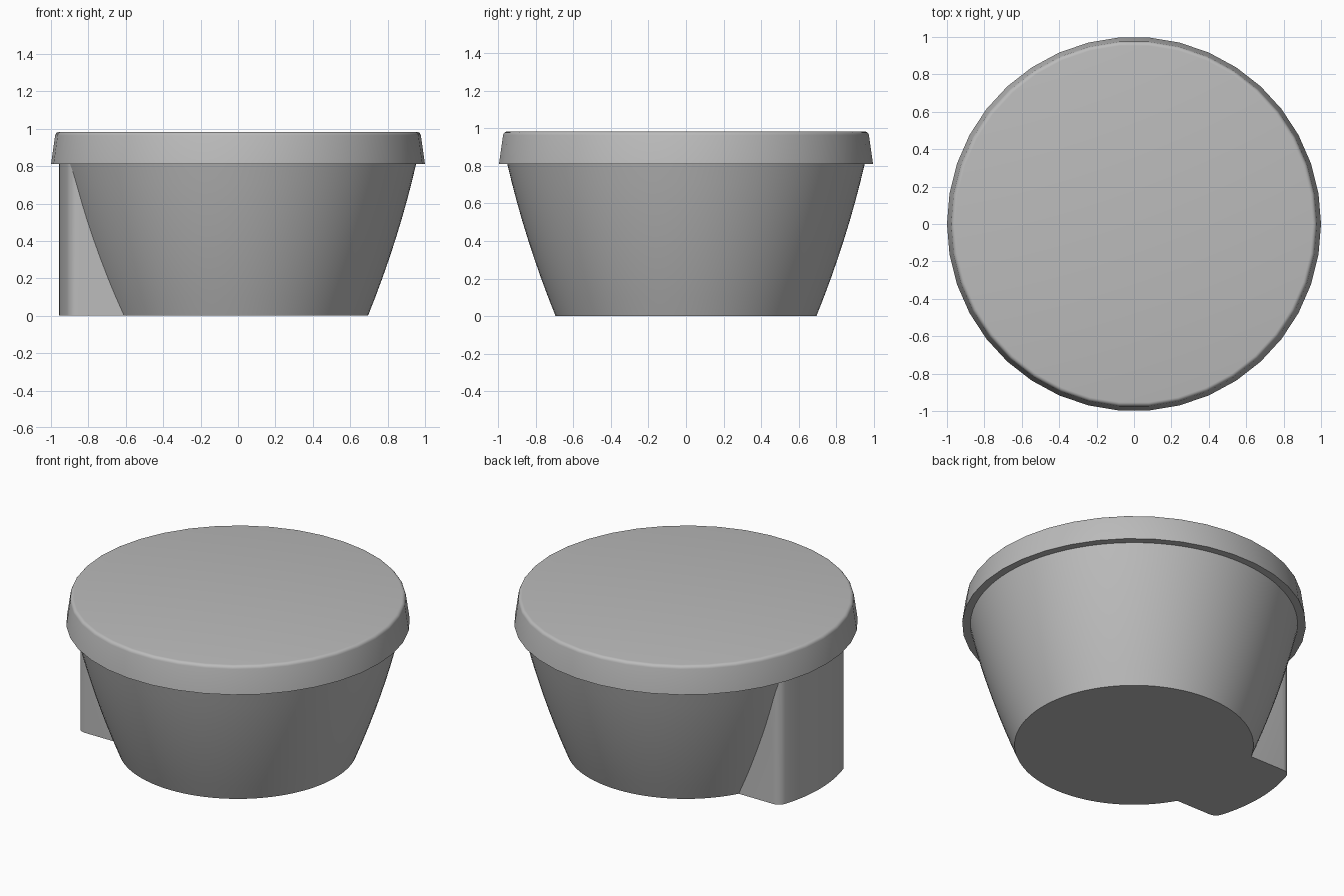
import bpy, bmesh, math

cube = bpy.data.objects.get("Cube")
if cube:
    bpy.data.objects.remove(cube, do_unlink=True)

# Plain grey plastic
grey = bpy.data.materials.new("grey_plastic")
grey.use_nodes = True
COLOR = (0.5, 0.5, 0.5, 1)
grey.diffuse_color = COLOR
grey.node_tree.nodes["Principled BSDF"].inputs["Base Color"].default_value = COLOR


def finish(name, bm):
    bmesh.ops.recalc_face_normals(bm, faces=bm.faces)
    mesh = bpy.data.meshes.new(name)
    bm.to_mesh(mesh)
    bm.free()
    mesh.materials.append(grey)
    ob = bpy.data.objects.new(name, mesh)
    bpy.context.collection.objects.link(ob)
    return ob


def smooth(ob, degrees):
    bpy.ops.object.select_all(action='DESELECT')
    ob.select_set(True)
    bpy.context.view_layer.objects.active = ob
    bpy.ops.object.shade_smooth_by_angle(angle=math.radians(degrees))


def lathe(name, profile, sides):
    """Closed solid of revolution from (radius, height) points."""
    bm = bmesh.new()
    rings = []
    for r, z in profile:
        rings.append([bm.verts.new((r * math.cos(2 * math.pi * i / sides),
                                    r * math.sin(2 * math.pi * i / sides), z))
                      for i in range(sides)])
    for low, high in zip(rings, rings[1:]):
        for i in range(sides):
            j = (i + 1) % sides
            bm.faces.new((low[i], low[j], high[j], high[i]))
    bm.faces.new(rings[0])
    bm.faces.new(rings[-1])
    return finish(name, bm)


RIM_Z, TOP_Z = 0.81, 0.983

# Bowl: gently bulging tapered wall
wall = []
for k in range(9):
    t = k / 8
    wall.append((0.695 + 0.257 * t + 0.07 * t * (1 - t), RIM_Z * t))
bowl = lathe("bowl", wall, 96)

# Lid: tapered skirt with a small rounded top edge
FILLET = 0.022
lid_profile = [(1.0, RIM_Z)]
for k in range(5):
    a = math.radians(8 + 82 * k / 4)
    lid_profile.append((0.956 + FILLET * math.cos(a),
                        TOP_Z - FILLET + FILLET * math.sin(a)))
lid = lathe("lid", lid_profile, 38)
smooth(lid, 35)

# Side block: parallel cheeks, curved outer face, rounded upright corners
HALF, OUTER, CORNER = 0.335, 0.957, 0.06
cy = HALF - CORNER
cx = math.sqrt((OUTER - CORNER) ** 2 - cy ** 2)
edge_angle = math.atan2(cy, cx)
half_outline = [(0.4, HALF)]
for k in range(7):
    a = math.pi / 2 + (edge_angle - math.pi / 2) * k / 6
    half_outline.append((cx + CORNER * math.cos(a), cy + CORNER * math.sin(a)))
for k in range(1, 9):
    a = edge_angle * (1 - k / 8)
    half_outline.append((OUTER * math.cos(a), OUTER * math.sin(a)))
outline = half_outline + [(x, -y) for x, y in reversed(half_outline[:-1])]

bm = bmesh.new()
base = bm.faces.new([bm.verts.new((-x, y, 0)) for x, y in outline])
top = bmesh.ops.extrude_face_region(bm, geom=[base])
bmesh.ops.translate(bm, vec=(0, 0, RIM_Z),
                    verts=[g for g in top["geom"] if isinstance(g, bmesh.types.BMVert)])
block = finish("side_block", bm)

# Fuse the block into the bowl
union = bowl.modifiers.new("fuse_block", 'BOOLEAN')
union.operation = 'UNION'
union.solver = 'EXACT'
union.object = block
bpy.ops.object.select_all(action='DESELECT')
bowl.select_set(True)
bpy.context.view_layer.objects.active = bowl
bpy.ops.object.modifier_apply(modifier=union.name)
bpy.data.objects.remove(block, do_unlink=True)
smooth(bowl, 20)
